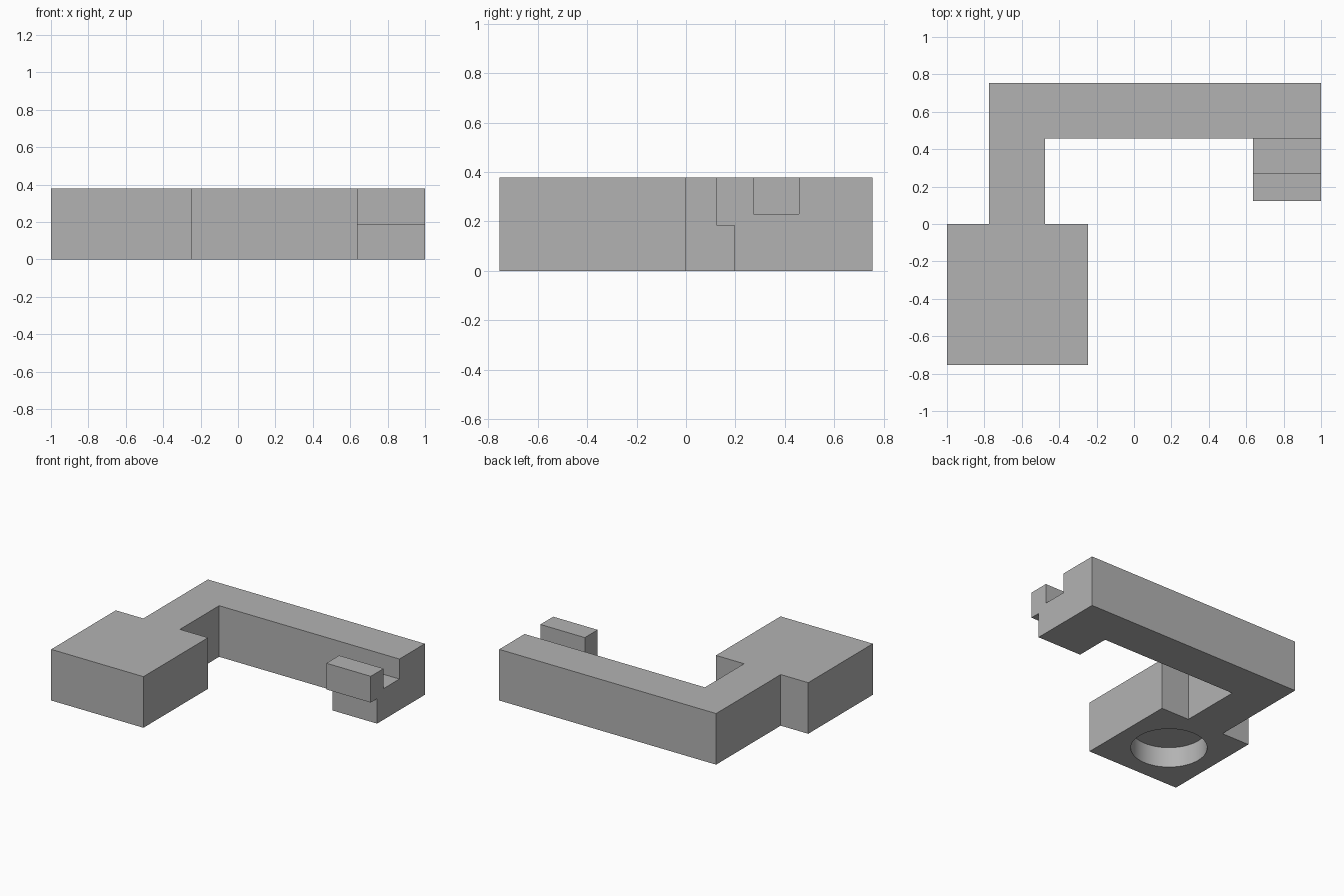
import bpy, bmesh
from mathutils import Vector

default = bpy.data.objects.get("Cube")
if default:
    bpy.data.objects.remove(default, do_unlink=True)

HEIGHT = 0.378

grey = bpy.data.materials.new("plain_grey")
grey.use_nodes = True
colour = (0.45, 0.45, 0.45, 1)
grey.diffuse_color = colour
grey.node_tree.nodes["Principled BSDF"].inputs["Base Color"].default_value = colour


def add_object(name, bm):
    bmesh.ops.recalc_face_normals(bm, faces=bm.faces)
    mesh = bpy.data.meshes.new(name)
    bm.to_mesh(mesh)
    bm.free()
    mesh.materials.append(grey)
    obj = bpy.data.objects.new(name, mesh)
    bpy.context.collection.objects.link(obj)
    return obj


def box(name, low, high):
    low, high = Vector(low), Vector(high)
    bm = bmesh.new()
    bmesh.ops.create_cube(bm, size=1)
    for v in bm.verts:
        v.co = (low + high) / 2 + v.co * (high - low)
    return add_object(name, bm)


def cylinder(name, centre, radius, depth):
    bm = bmesh.new()
    bmesh.ops.create_cone(bm, cap_ends=True, segments=64, radius1=radius,
                          radius2=radius, depth=depth)
    bmesh.ops.translate(bm, vec=centre, verts=bm.verts)
    return add_object(name, bm)


# Body outline: square block, bent arm and the clip at its end
outline = [(-1, -0.755), (-0.245, -0.755), (-0.245, 0), (-0.475, 0),
           (-0.475, 0.458), (0.637, 0.458), (0.637, 0.123), (1, 0.123),
           (1, 0.755), (-0.775, 0.755), (-0.775, 0), (-1, 0)]
bm = bmesh.new()
face = bm.faces.new([bm.verts.new((x, y, 0)) for x, y in outline])
top = bmesh.ops.extrude_face_region(bm, geom=[face])["geom"]
bmesh.ops.translate(bm, vec=(0, 0, HEIGHT),
                    verts=[g for g in top if isinstance(g, bmesh.types.BMVert)])
body = add_object("bracket_body", bm)

# Clip slot, notch under the clip lip, and round blind recess under the block
cutters = [
    box("clip_slot_cutter", (0.6, 0.273, 0.23), (1.1, 0.458, 0.5)),
    box("lip_notch_cutter", (0.6, 0.05, -0.1), (1.1, 0.197, 0.184)),
    cylinder("recess_cutter", (-0.6225, -0.3775, 0), 0.256, 0.3),
]
bpy.context.view_layer.objects.active = body
for cutter in cutters:
    cutter.hide_render = True
    mod = body.modifiers.new(cutter.name, "BOOLEAN")
    mod.operation = "DIFFERENCE"
    mod.solver = "EXACT"
    mod.object = cutter
    bpy.ops.object.modifier_apply(modifier=mod.name)
    bpy.data.objects.remove(cutter, do_unlink=True)

# Smooth recess wall, sharp edges elsewhere
bpy.ops.object.select_all(action="DESELECT")
body.select_set(True)
bpy.ops.object.shade_smooth_by_angle()
